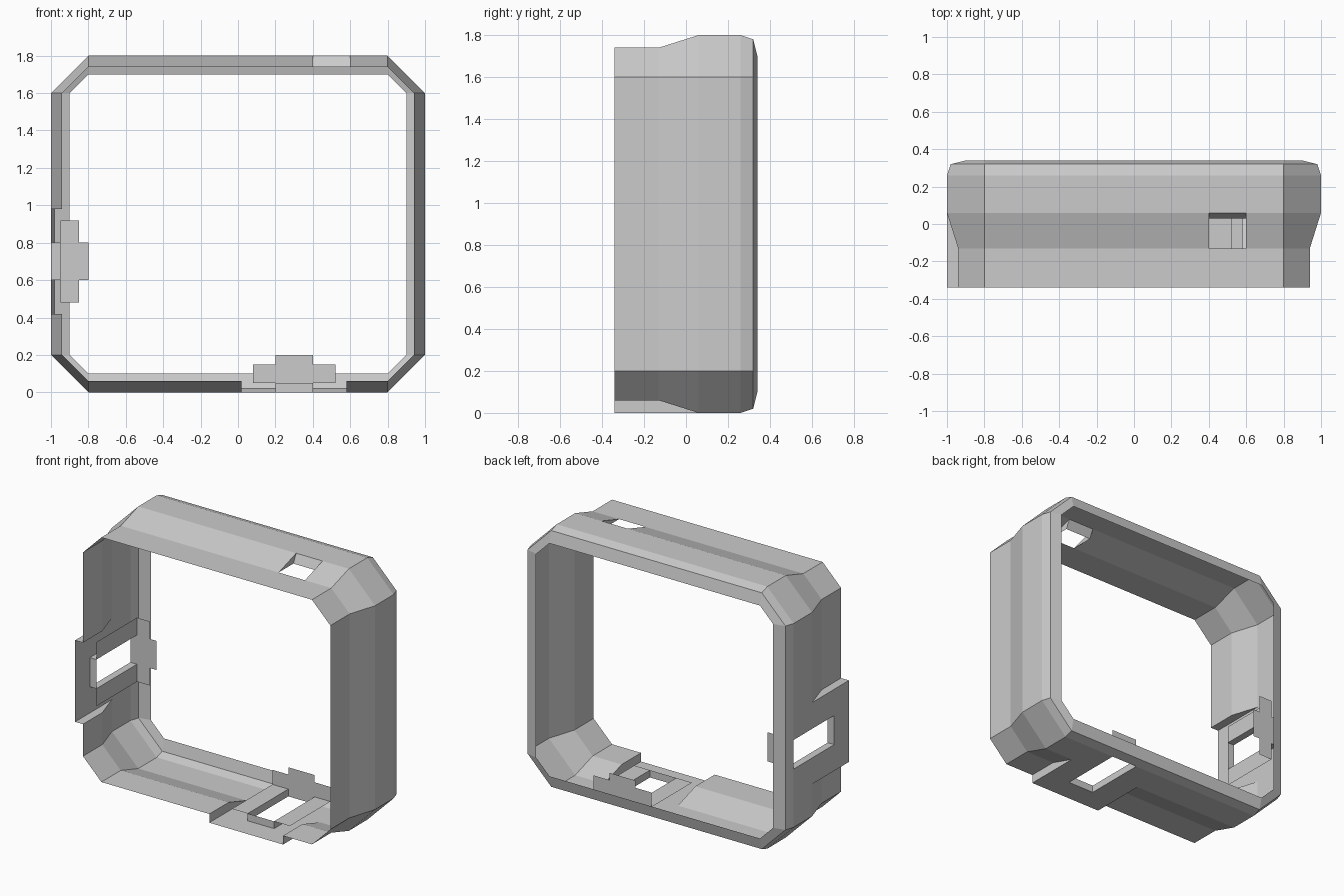
import bpy, bmesh

if "Cube" in bpy.data.objects:
    bpy.data.objects.remove(bpy.data.objects["Cube"])

# Wall profile front to back: (y, inset from the outer octagon)
PROFILE = [(-.34, .06), (-.13, .06), (.06, 0), (.26, 0), (.32, .02), (.34, .1)]

# Each side maps (t along side, y, inset d) to a point in space
def bottom(t, y, d): return (t, y, d)
def top(t, y, d): return (t, y, 1.8 - d)
def left(t, y, d): return (-1 + d, y, t)
def right(t, y, d): return (1 - d, y, t)


def face(bm, side, *pts):
    bm.faces.new([bm.verts.new(side(*p)) for p in pts])


def finish(bm, name):
    bmesh.ops.remove_doubles(bm, verts=bm.verts, dist=1e-4)
    bmesh.ops.recalc_face_normals(bm, faces=bm.faces)
    me = bpy.data.meshes.new(name)
    bm.to_mesh(me)
    bm.free()
    bpy.context.collection.objects.link(bpy.data.objects.new(name, me))


def strip(bm, side, t0, t1, skip=()):
    for i, ((y0, d0), (y1, d1)) in enumerate(zip(PROFILE, PROFILE[1:])):
        if i not in skip:
            face(bm, side, (t0, y0, d0), (t1, y0, d0), (t1, y1, d1), (t0, y1, d1))


def clip_side(bm, side, a, b, c):
    """Side with a flush flat panel centred on c, with a window in it."""
    cuts = [a, c - .28, c - .1, c + .1, c + .28, b]
    for k, (t0, t1) in enumerate(zip(cuts, cuts[1:])):
        if k in (0, 4):
            strip(bm, side, t0, t1)
            continue
        strip(bm, side, t0, t1, skip=(0, 1, 2))
        ys = [-.34, -.18] if k == 2 else [-.34, -.18, .06, .26]
        for y0, y1 in zip(ys, ys[1:]):
            face(bm, side, (t0, y0, 0), (t1, y0, 0), (t1, y1, 0), (t0, y1, 0))
    # stepped cheeks at the panel ends
    for t in (c - .28, c + .28):
        face(bm, side, (t, -.34, 0), (t, -.34, .06), (t, -.13, .06), (t, .06, 0), (t, -.18, 0))


def clip(side, c, name):
    """Window lips, inner ledge and upright cross-shaped tab."""
    bm = bmesh.new()
    a, b = c - .1, c + .1
    yf, yb, h = -.18, .26, .05
    face(bm, side, (a, yf, 0), (b, yf, 0), (b, yf, h), (a, yf, h))
    for t, o in ((a, c - .22), (b, c + .22)):
        face(bm, side, (t, yf, 0), (t, yb, 0), (t, yb, h), (t, yf, h))
        face(bm, side, (t, yf, h), (o, yf, h), (o, yb, h), (t, yb, h))
        face(bm, side, (t, yb, h), (o, yb, h), (o, yb, .15), (t, yb, .15))
    for d0, d1 in ((0, h), (h, .15), (.15, .2)):
        face(bm, side, (a, yb, d0), (b, yb, d0), (b, yb, d1), (a, yb, d1))
    finish(bm, name)


# Octagonal frame shell
bm = bmesh.new()
strip(bm, right, .2, 1.6)
clip_side(bm, bottom, -.8, .8, .3)
clip_side(bm, left, .2, 1.6, .7)

# Top side with a notch cut in the sloped band
strip(bm, top, -.8, .4)
strip(bm, top, .4, .6, skip=(1,))
strip(bm, top, .6, .8)
face(bm, top, (.4, .06, 0), (.6, .06, 0), (.6, .03, .06), (.4, .03, .06))
for t in (.4, .6):
    face(bm, top, (t, -.13, .06), (t, .03, .06), (t, .06, 0))

# Chamfered corners
for (s1, t1), (s2, t2) in (((bottom, .8), (right, .2)), ((right, 1.6), (top, .8)),
                           ((top, -.8), (left, 1.6)), ((left, .2), (bottom, -.8))):
    for p, q in zip(PROFILE, PROFILE[1:]):
        bm.faces.new([bm.verts.new(v) for v in
                      (s1(t1, *p), s2(t2, *p), s2(t2, *q), s1(t1, *q))])
finish(bm, "frame")

clip(bottom, .3, "bottom_clip")
clip(left, .7, "left_clip")
